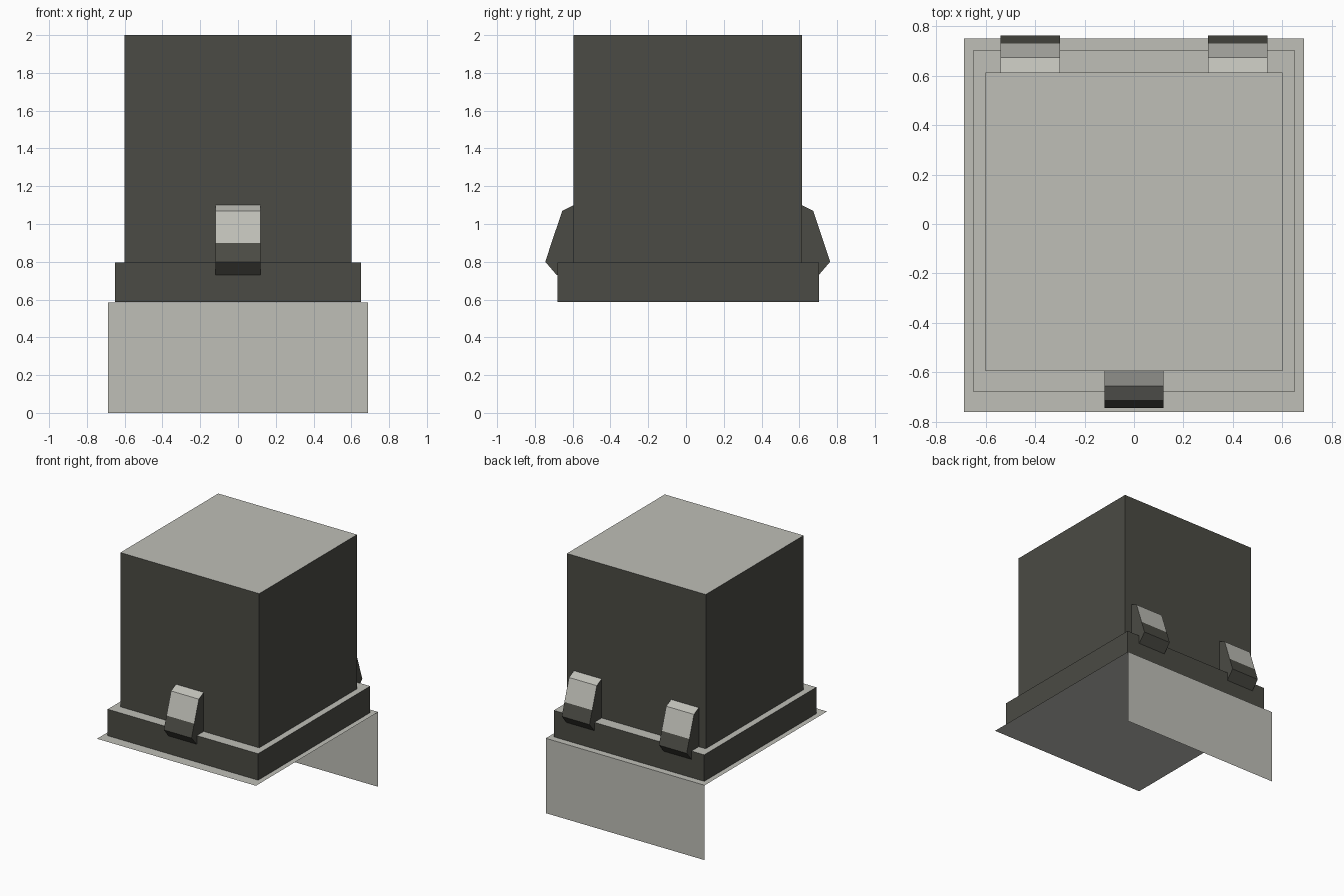
import bpy, bmesh

if "Cube" in bpy.data.objects:
    bpy.data.objects.remove(bpy.data.objects["Cube"], do_unlink=True)


def material(name, colour):
    m = bpy.data.materials.new(name)
    m.use_nodes = True
    m.diffuse_color = (*colour, 1)
    bsdf = next(n for n in m.node_tree.nodes if n.type == 'BSDF_PRINCIPLED')
    bsdf.inputs["Base Color"].default_value = (*colour, 1)
    bsdf.inputs["Roughness"].default_value = 0.8
    return m


DARK = material("dark olive grey", (0.070, 0.070, 0.058))
LIGHT = material("light warm grey", (0.52, 0.52, 0.475))


def finish(name, bm):
    mesh = bpy.data.meshes.new(name)
    bm.to_mesh(mesh)
    bm.free()
    mesh.materials.append(DARK)
    mesh.materials.append(LIGHT)
    obj = bpy.data.objects.new(name, mesh)
    bpy.context.collection.objects.link(obj)
    return obj


def box(name, lo, hi):
    """Box with dark walls and light horizontal faces."""
    bm = bmesh.new()
    bmesh.ops.create_cube(bm, size=1)
    for v in bm.verts:
        v.co = [(a + b) / 2 + c * (b - a) for a, b, c in zip(lo, hi, v.co)]
    bm.normal_update()
    for f in bm.faces:
        f.material_index = int(abs(f.normal.z) > 0.5)
    return finish(name, bm)


def sheet(name, corners):
    """Single light sheet without thickness."""
    bm = bmesh.new()
    bm.faces.new([bm.verts.new(c) for c in corners]).material_index = 1
    return finish(name, bm)


def clip(name, x, y, side):
    """Wedge clip leaning on the body wall at y, pointing to side (-1 front, 1 back)."""
    # outline as (distance from wall, height)
    outline = [(-0.01, 1.10), (0.0, 1.10), (0.06, 1.07), (0.117, 0.90),
               (0.15, 0.80), (0.09, 0.73), (-0.01, 0.73)]
    bm = bmesh.new()
    rows = [[bm.verts.new((x + dx, y + side * d, z)) for d, z in outline]
            for dx in (-0.12, 0.12)]
    bm.faces.new(rows[0])
    bm.faces.new(rows[1][::-1])
    n = len(outline)
    for i in range(n):
        j = (i + 1) % n
        f = bm.faces.new((rows[0][i], rows[1][i], rows[1][j], rows[0][j]))
        # cap and upper slope are light, the tip and underside dark
        f.material_index = int(i < 3)
    bmesh.ops.recalc_face_normals(bm, faces=bm.faces[:])
    return finish(name, bm)


# Main block and its stepped base
box("body", (-0.60, -0.595, 0.78), (0.60, 0.613, 2.0))
box("base_step", (-0.65, -0.68, 0.588), (0.65, 0.703, 0.795))

# Thin bottom flange and the panel hanging from its back edge
W, FRONT, BACK, Z = 0.687, -0.76, 0.75, 0.585
sheet("flange", [(-W, FRONT, Z), (W, FRONT, Z), (W, BACK, Z), (-W, BACK, Z)])
sheet("back_panel", [(W, BACK, 0), (-W, BACK, 0), (-W, BACK, Z), (W, BACK, Z)])

# One clip in front, two behind
clip("front_clip", 0, -0.595, -1)
for label, x in (("left", 0.42), ("right", -0.42)):
    clip("back_clip_" + label, x, 0.613, 1)
